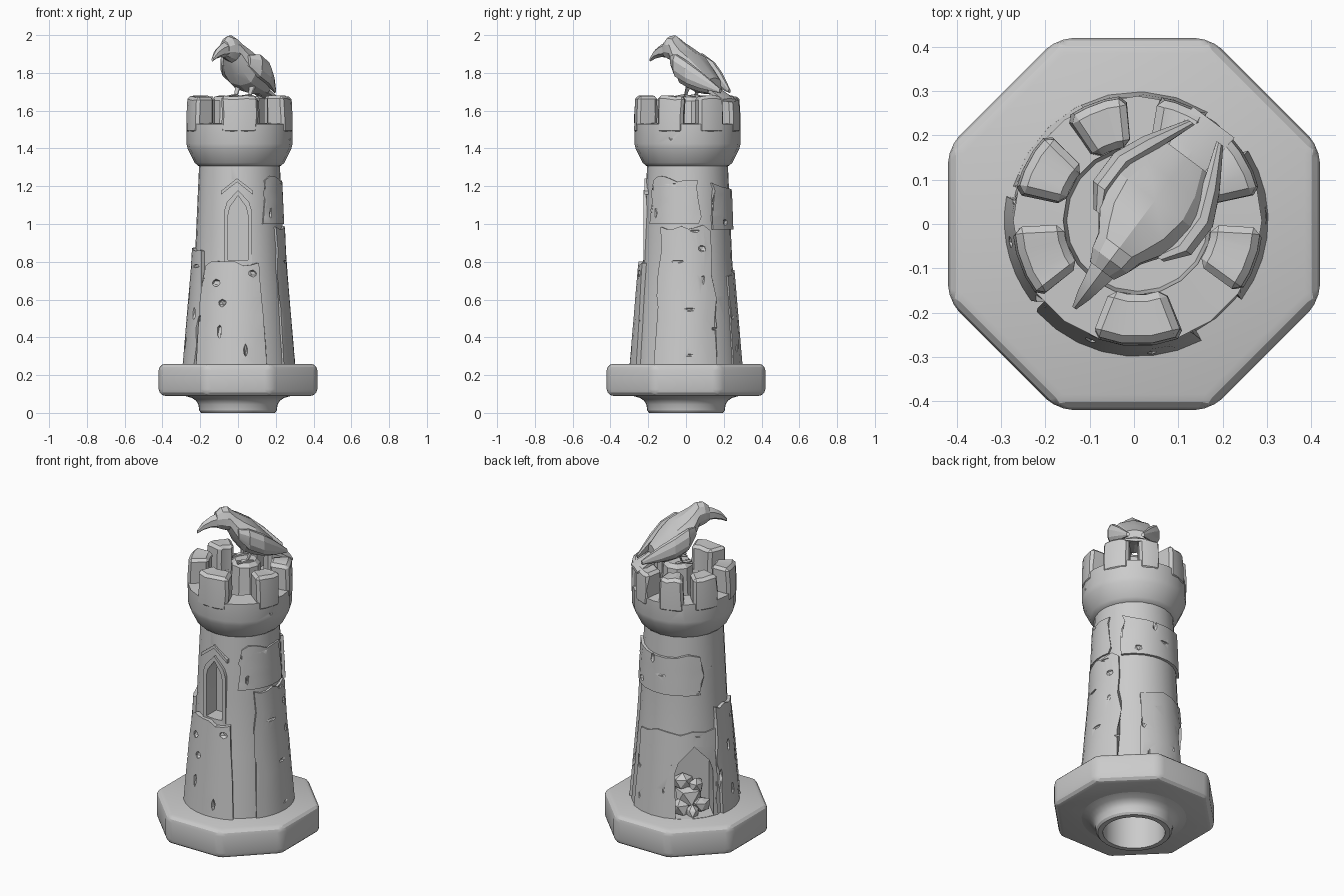
import bpy, bmesh, math, random
from mathutils import Vector, Matrix

random.seed(4)
if "Cube" in bpy.data.objects:
    bpy.data.objects.remove(bpy.data.objects["Cube"])

stone = bpy.data.materials.new("grey_stone")
stone.use_nodes = True
GREY = (0.6, 0.6, 0.6, 1)
stone.diffuse_color = GREY
stone.node_tree.nodes["Principled BSDF"].inputs["Base Color"].default_value = GREY
CX = CY = 0.008          # tower axis


def finish(bm, name):
    bmesh.ops.remove_doubles(bm, verts=bm.verts, dist=0.0001)
    bmesh.ops.recalc_face_normals(bm, faces=bm.faces)
    me = bpy.data.meshes.new(name)
    bm.to_mesh(me)
    bm.free()
    me.materials.append(stone)
    ob = bpy.data.objects.new(name, me)
    bpy.context.collection.objects.link(ob)
    return ob


def activate(ob):
    bpy.ops.object.select_all(action='DESELECT')
    ob.select_set(True)
    bpy.context.view_layer.objects.active = ob


def modify(ob, kind, **settings):
    mod = ob.modifiers.new(kind, kind)
    for key, value in settings.items():
        setattr(mod, key, value)
    activate(ob)
    bpy.ops.object.modifier_apply(modifier=mod.name)


def cut(ob, cutter):
    modify(ob, 'BOOLEAN', operation='DIFFERENCE', object=cutter, solver='EXACT', use_self=True)


def smooth(ob, degrees=28):
    activate(ob)
    bpy.ops.object.shade_smooth_by_angle(angle=math.radians(degrees))


def skin(bm, rings):
    """Join equal rings of points into a closed, capped tube."""
    loops = [[bm.verts.new(p) for p in ring] for ring in rings]
    n = len(loops[0])
    for a, b in zip(loops, loops[1:]):
        for i in range(n):
            bm.faces.new((a[i], a[(i + 1) % n], b[(i + 1) % n], b[i]))
    bm.faces.new(loops[0])
    bm.faces.new(loops[-1])


def lathe(name, profile, sides, cx=CX, cy=CY):
    bm = bmesh.new()
    rings = []
    for r, z in profile:
        rings.append([(cx + r * math.cos(math.tau * i / sides),
                       cy + r * math.sin(math.tau * i / sides), z) for i in range(sides)])
    skin(bm, rings)
    return finish(bm, name)


def radius(z):
    """Tower wall radius at a height."""
    if z < 0.8:
        return 0.283 - (z - 0.26) * 0.085
    return 0.237 - (z - 0.8) * 0.045


def sector(name, a0, a1, z0, z1, inner, outer, rough=0.0, steps=7, levels=6):
    """Curved wall piece between two angles, with optionally ragged edges."""
    bm = bmesh.new()
    left = [random.uniform(-rough, rough) for _ in range(levels + 1)]
    right = [random.uniform(-rough, rough) for _ in range(levels + 1)]
    tops = [random.uniform(-rough, rough) for _ in range(steps + 1)]
    rings = []
    for i in range(steps + 1):
        t = i / steps
        pts = []
        for side, order in ((outer, range(levels + 1)), (inner, range(levels, -1, -1))):
            for j in order:
                z = z0 + (z1 + tops[i] * 1.5 - z0) * j / levels
                a = math.radians(a0 + (a1 - a0) * t) + 5 * (left[j] * (1 - t) + right[j] * t)
                r = side(z)
                pts.append((CX + r * math.cos(a), CY + r * math.sin(a), z))
        rings.append(pts)
    skin(bm, rings)
    return finish(bm, name)


def arch(name, w, z0, spring, top, y0, y1, angle=270, x=0.0):
    """Pointed arch prism facing outward at an angle."""
    half = [(w, z0), (w, spring), (w * 0.8, spring + (top - spring) * 0.42)]
    outline = half + [(0, top)] + [(-a, b) for a, b in reversed(half)]
    turn = Matrix.Rotation(math.radians(angle - 270), 3, 'Z')
    bm = bmesh.new()
    skin(bm, [[turn @ Vector((a + x, -y, b)) for a, b in outline] for y in (y0, y1)])
    return finish(bm, name)


def rocks(name, places):
    """Rough lumps: each place is (centre, size vector, turn)."""
    bm = bmesh.new()
    for centre, size, turn in places:
        m = Matrix.Translation(centre) @ Matrix.Rotation(turn, 4, 'Z') @ Matrix.Diagonal((*size, 1))
        made = bmesh.ops.create_icosphere(bm, subdivisions=1, radius=1)["verts"]
        for v in made:
            v.co = m @ (v.co * random.uniform(0.75, 1.2))
    return finish(bm, name)


def polar(r, degrees, z):
    a = math.radians(degrees)
    return Vector((CX + r * math.cos(a), CY + r * math.sin(a), z))


# Octagonal base plate with rounded edges, flared foot and hollow socket
bm = bmesh.new()
octagon = [(0.42 / math.cos(math.pi / 8) * math.cos(math.pi * (i + 0.5) / 4),
            0.42 / math.cos(math.pi / 8) * math.sin(math.pi * (i + 0.5) / 4)) for i in range(8)]
skin(bm, [[(x, y, z) for x, y in octagon] for z in (0.09, 0.26)])
plate = finish(bm, "base_plate")
modify(plate, 'BEVEL', width=0.035, segments=3, limit_method='ANGLE')
foot = lathe("base_foot", [(0.195, 0), (0.205, 0.012), (0.21, 0.045), (0.222, 0.065),
                           (0.245, 0.08), (0.29, 0.092), (0.29, 0.1)], 40, 0, 0)
bore = lathe("socket_cutter", [(0.168, -0.05), (0.168, 0.225)], 24, 0, 0)
for ob in (plate, foot):
    cut(ob, bore)
    smooth(ob)

# Tower wall and the thicker layers of masonry on it
wall = lathe("tower_wall", [(radius(z), z) for z in (0.25, 0.45, 0.62, 0.8, 0.95, 1.1, 1.22, 1.34)], 28)
masonry = [wall]
for name, a0, a1, z0, z1, thick in (
        ("front_pier", 224, 296, 0.25, 0.79, 0.024),
        ("left_lower_layer", 168, 219, 0.25, 0.86, 0.018),
        ("right_lower_layer", 325, 392, 0.25, 0.98, 0.012),
        ("back_lower_layer", 60, 165, 0.25, 0.74, 0.008),
        ("back_upper_layer", 35, 150, 0.97, 1.2, 0.016),
        ("right_upper_layer", 305, 375, 1.0, 1.24, 0.009)):
    masonry.append(sector(name, a0, a1, z0, z1, lambda z: radius(z) - 0.04,
                          lambda z, t=thick: radius(z) + t, 0.012))

# Flared crown with a sunken floor
crown = lathe("crown", [(0.2, 1.3), (0.222, 1.31), (0.238, 1.325), (0.275, 1.4), (0.281, 1.425),
                        (0.281, 1.53), (0.168, 1.535), (0.16, 1.46)], 20)

# Battlements
merlons = []
for angle, spread in ((270, 42), (340, 32), (28, 32), (68, 26), (110, 30), (151, 32), (201, 34)):
    m = sector("merlon", angle - spread / 2, angle + spread / 2, 1.48, 1.675,
               lambda z: 0.168, lambda z: 0.284 - max(0, z - 1.6) * 0.08, 0.004, 3, 2)
    modify(m, 'BEVEL', width=0.016, segments=1, limit_method='ANGLE', angle_limit=0.9)
    merlons.append(m)

# Pointed window with a frame, a hood above it, and a ruined doorway behind
frame = arch("window_frame", 0.073, 0.79, 1.07, 1.18, 0.15, 0.224)
window = arch("window_cutter", 0.052, 0.81, 1.05, 1.15, 0.13, 0.4)
door = arch("door_cutter", 0.105, 0.262, 0.52, 0.67, 0.12, 0.5, 135)
for side in (-1, 1):
    bm = bmesh.new()
    skin(bm, [[(side * x - 0.005, y, z + dz) for y, dz in ((-0.16, 0), (-0.219, 0), (-0.219, 0.02), (-0.16, 0.02))]
              for x, z in ((0, 1.222), (0.085, 1.155))])
    finish(bm, "window_hood")

# Chips and cracks knocked out of the stone
places = []
for i in range(62):
    z = 0.29 + 1.2 * (i + random.random()) / 62
    a = i * 137.5 + random.uniform(-15, 15)
    r = 0.297 if z > 1.38 else radius(z) + 0.022
    if 1.26 < z <= 1.38:
        continue
    size = random.choice(((0.02, 0.045, 0.012), (0.022, 0.014, 0.04), (0.022, 0.025, 0.022)))
    places.append((polar(r, a, z), size, math.radians(a)))
chips = rocks("chip_cutter", places)
for ob in masonry:
    cut(ob, window)
    cut(ob, door)
    cut(ob, chips)
cut(frame, window)
cut(crown, chips)
for ob in masonry + merlons + [crown, frame]:
    smooth(ob)
for helper in (bore, window, door, chips):
    bpy.data.objects.remove(helper)

# Fallen stones in the doorway
rocks("rubble", [(polar(r, a, z), (s, s * 1.1, s), a) for r, a, z, s in (
    (0.2, 120, 0.29, 0.055), (0.21, 150, 0.3, 0.05), (0.16, 135, 0.35, 0.07),
    (0.24, 136, 0.28, 0.04), (0.15, 122, 0.42, 0.05), (0.17, 148, 0.4, 0.045))])

# Perch post in the middle of the crown
perch = lathe("perch_post", [(0.095, 1.44), (0.088, 1.52), (0.08, 1.65), (0.06, 1.672)], 9, 0.03, 0.03)

# Bird facing the front corner: back axis and side axis
BACK, SIDE = Vector((0.6, 0.8, 0)), Vector((0.8, -0.6, 0))


def bird_point(s, p, z):
    return Vector((0.03, 0.03, z)) + BACK * s + SIDE * p


def loft(name, sections, sides=10, jitter=0.05, degrees=22):
    bm = bmesh.new()
    rings = []
    for s, p, z, w, h in sections:
        ring = []
        for i in range(sides):
            a = math.tau * (i + 0.5) / sides
            k = 1 + random.uniform(-jitter, jitter)
            ring.append(bird_point(s, p + w * k * math.cos(a), z + h * k * math.sin(a)))
        rings.append(ring)
    skin(bm, rings)
    ob = finish(bm, name)
    smooth(ob, degrees)
    return ob


loft("bird_body", [(-0.17, 0, 1.925, 0.035, 0.045), (-0.14, 0, 1.93, 0.052, 0.064), (-0.105, 0, 1.925, 0.062, 0.07),
                   (-0.075, 0, 1.88, 0.085, 0.09), (-0.03, 0, 1.835, 0.115, 0.105),
                   (0.03, 0, 1.8, 0.128, 0.1), (0.09, 0, 1.765, 0.11, 0.075), (0.15, 0, 1.73, 0.075, 0.045)])
loft("bird_beak", [(-0.15, 0, 1.925, 0.04, 0.045), (-0.2, 0, 1.917, 0.028, 0.033),
                   (-0.24, 0, 1.9, 0.019, 0.024), (-0.275, 0, 1.87, 0.006, 0.01)], 6, 0)
loft("bird_tail", [(0.1, 0, 1.735, 0.06, 0.035), (0.17, 0, 1.695, 0.06, 0.02), (0.25, 0, 1.655, 0.068, 0.01)], 6, 0)
for side in (-1, 1):
    loft("bird_wing", [(-0.07, side * 0.085, 1.865, 0.015, 0.03), (-0.02, side * 0.115, 1.84, 0.025, 0.065),
                       (0.06, side * 0.115, 1.8, 0.026, 0.062), (0.13, side * 0.085, 1.76, 0.024, 0.045),
                       (0.22, side * 0.04, 1.705, 0.01, 0.012)], 8)
    # Legs and toes
    loft("bird_leg", [(-0.01, side * 0.045, 1.675, 0.01, 0.01), (0.012, side * 0.048, 1.73, 0.02, 0.02)], 6, 0)
    for reach, spread in ((-0.06, -0.02), (-0.065, 0.01), (0.03, 0)):
        loft("bird_toe", [(-0.01, side * 0.045, 1.68, 0.009, 0.009),
                          (reach, side * 0.045 + spread, 1.674, 0.005, 0.006)], 5, 0)
